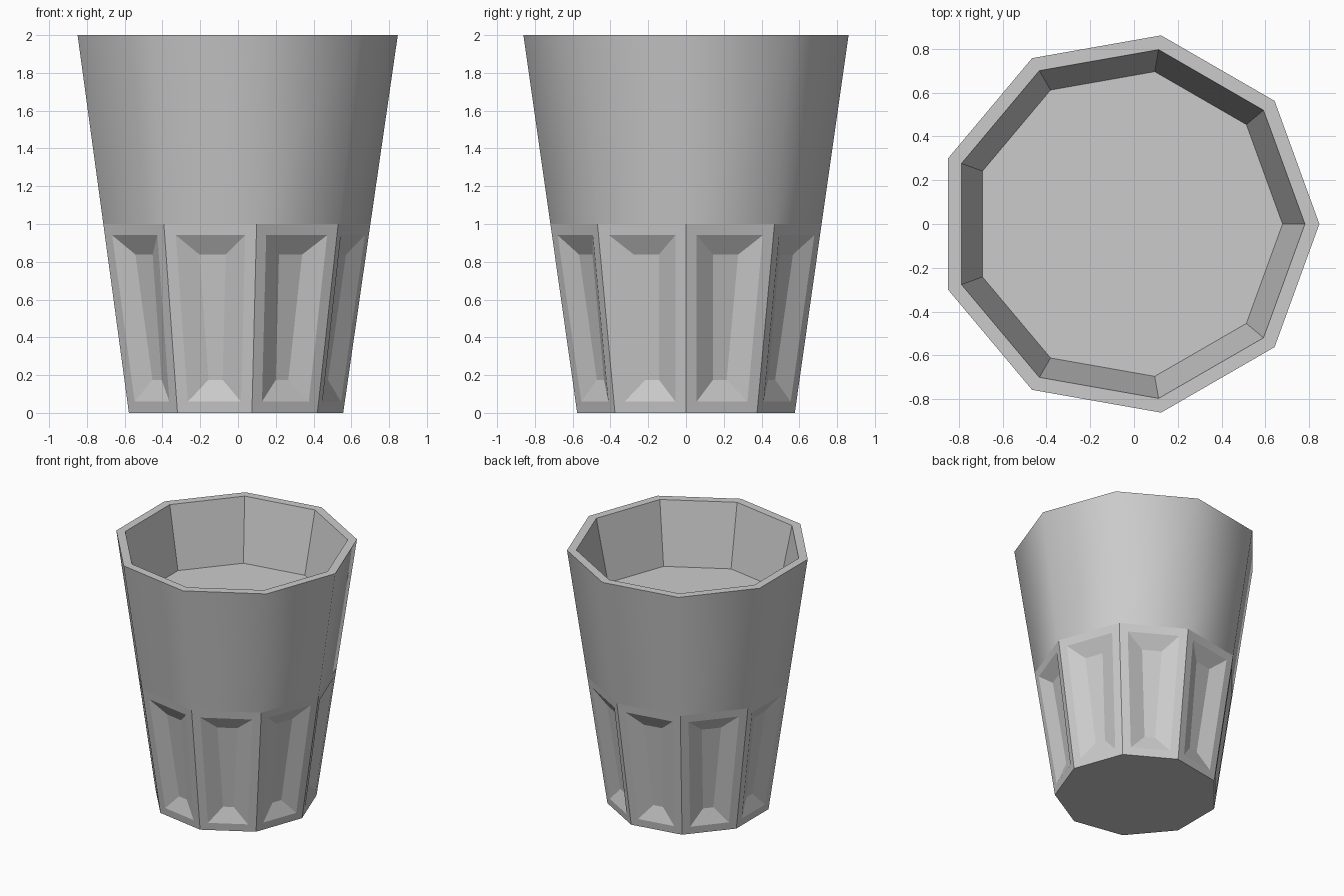
import bpy, bmesh
from math import cos, sin, radians

if "Cube" in bpy.data.objects:
    bpy.data.objects.remove(bpy.data.objects["Cube"])

SIDES = 9
CX = -0.028          # nine-sided body is centred on its bounding box
bm = bmesh.new()


def ring(r, z):
    return [bm.verts.new((CX + r * cos(radians(40 * i)), r * sin(radians(40 * i)), z))
            for i in range(SIDES)]


def bridge(a, b):
    return [bm.faces.new((a[i], a[(i + 1) % SIDES], b[(i + 1) % SIDES], b[i]))
            for i in range(SIDES)]


# Outer wall, rim, inner wall and floor
base, middle, top = ring(0.585, 0), ring(0.729, 1), ring(0.874, 2)
rim, floor = ring(0.808, 2), ring(0.706, 1.52)
panels = bridge(base, middle)
upper = bridge(middle, top)
bridge(top, rim)
bridge(rim, floor)
bm.faces.new(floor)
bm.faces.new(base[::-1])
for f in upper:
    f.smooth = True
bm.normal_update()

# Recessed panels: flat frame, then sloped sides down to a sunken face
bmesh.ops.inset_individual(bm, faces=panels, thickness=0.06, use_even_offset=True)
bm.normal_update()
bmesh.ops.inset_individual(bm, faces=panels, thickness=0.11, depth=-0.05,
                           use_even_offset=True)
bm.normal_update()

mesh = bpy.data.meshes.new("drinking_glass")
bm.to_mesh(mesh)
bm.free()
glass = bpy.data.objects.new("drinking_glass", mesh)
bpy.context.collection.objects.link(glass)
